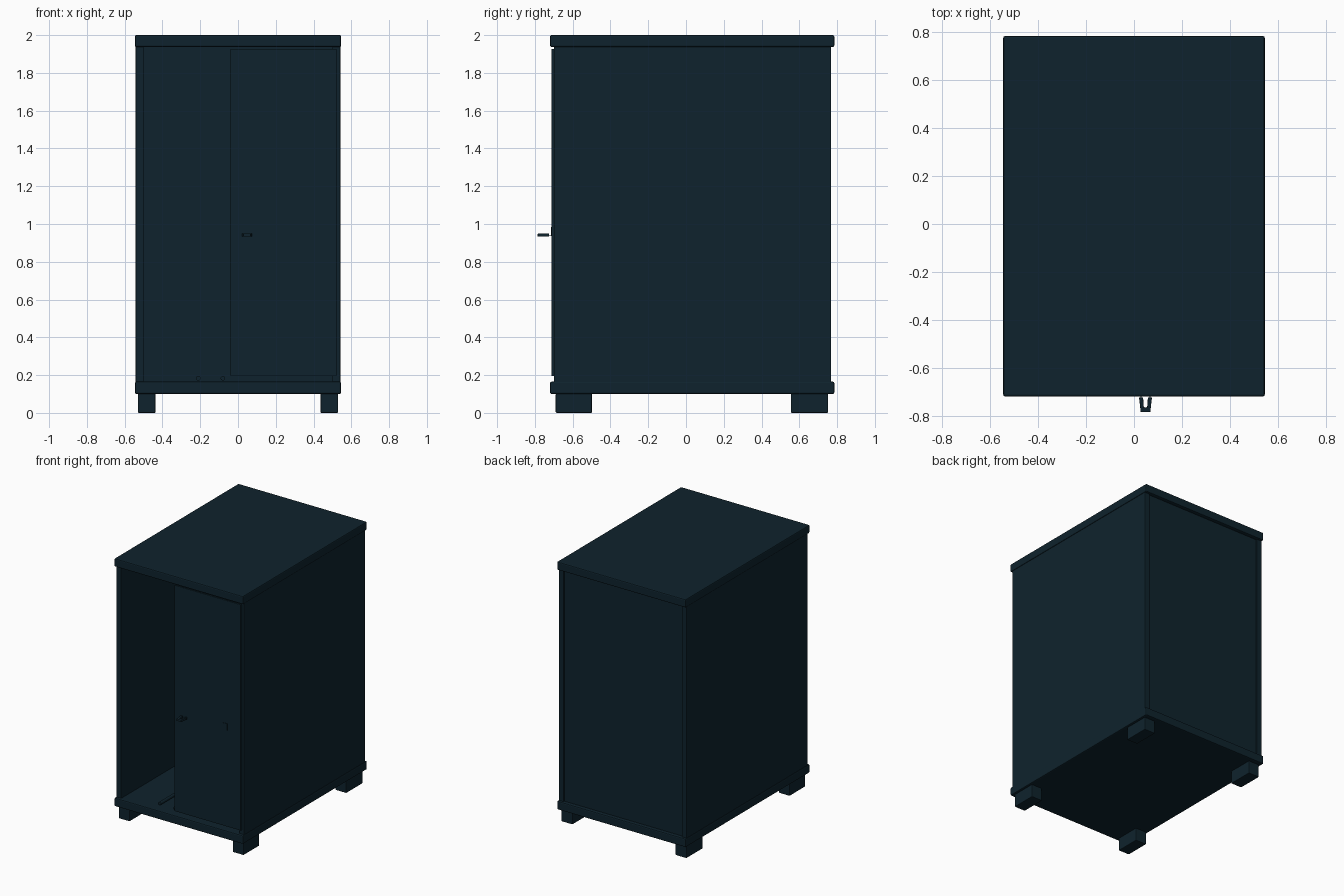
import bpy
import bmesh

default_cube = bpy.data.objects.get("Cube")
if default_cube:
    bpy.data.objects.remove(default_cube, do_unlink=True)

# One dark navy finish for the whole cabinet
navy = bpy.data.materials.new("dark_navy")
navy.use_nodes = True
colour = (0.0045, 0.0165, 0.026, 1)
navy.diffuse_color = colour
navy.node_tree.nodes["Principled BSDF"].inputs["Base Color"].default_value = colour


def finish(obj, bevel):
    obj.data.materials.append(navy)
    if bevel:
        mod = obj.modifiers.new("soft_edges", "BEVEL")
        mod.width = bevel
        mod.segments = 2
    return obj


def box(name, x, y, z, bevel=0.0):
    """Box spanning the given (low, high) range on each axis."""
    bm = bmesh.new()
    bmesh.ops.create_cube(bm, size=1)
    for v in bm.verts:
        for i, (low, high) in enumerate((x, y, z)):
            v.co[i] = low if v.co[i] < 0 else high
    mesh = bpy.data.meshes.new(name)
    bm.to_mesh(mesh)
    bm.free()
    obj = bpy.data.objects.new(name, mesh)
    bpy.context.collection.objects.link(obj)
    return finish(obj, bevel)


def prism(name, points, lift, axis, bevel=0.0):
    """Extrude a flat outline; axis maps (u, v, w) to x, y, z."""
    bm = bmesh.new()
    face = bm.faces.new([bm.verts.new(axis(u, v, 0)) for u, v in points])
    moved = bmesh.ops.extrude_face_region(bm, geom=[face])["geom"]
    for v in moved:
        if isinstance(v, bmesh.types.BMVert):
            v.co += axis.offset(lift) if hasattr(axis, "offset") else Vector(axis(0, 0, lift)) - Vector(axis(0, 0, 0))
    bmesh.ops.recalc_face_normals(bm, faces=bm.faces)
    mesh = bpy.data.meshes.new(name)
    bm.to_mesh(mesh)
    bm.free()
    obj = bpy.data.objects.new(name, mesh)
    bpy.context.collection.objects.link(obj)
    return finish(obj, bevel)


from mathutils import Vector

# Top and base slabs
for name, z in (("top_slab", (1.937, 2.0)), ("base_slab", (0.1, 0.165))):
    box(name, (-0.546, 0.546), (-0.72, 0.785), z, 0.008)

# Side walls and feet, mirrored left and right
for side, s in (("left", 1), ("right", -1)):
    box(side + "_wall", sorted((s * 0.5, s * 0.542)), (-0.7, 0.768), (0.16, 1.94), 0.004)
    for end, y in (("front", (-0.69, -0.498)), ("back", (0.555, 0.752))):
        box(f"{end}_{side}_foot", sorted((s * 0.437, s * 0.53)), y, (0, 0.102), 0.005)

# Recessed back panel
box("back_panel", (-0.502, 0.502), (0.725, 0.757), (0.16, 1.94))

# Door covering one half of the opening
box("door", (-0.04, 0.522), (-0.712, -0.697), (0.195, 1.927), 0.002)

# Lock plate with a slanted lower corner
prism("lock_plate", [(0.35, 0.936), (0.41, 0.936), (0.41, 0.985), (0.37, 0.985), (0.362, 0.948)],
      0.004, lambda u, v, w: (u, -0.712 - w, v))

# Forked handle, tapering towards its closed end
prism("handle", [(0.021, -0.724), (0.028, -0.785), (0.068, -0.785), (0.075, -0.724),
                 (0.058, -0.724), (0.055, -0.765), (0.041, -0.765), (0.038, -0.724)],
      0.016, lambda u, v, w: (u, v, 0.933 + w), 0.002)
for name, x in (("handle_pin_left", 0.066), ("handle_pin_right", 0.03)):
    box(name, (x - 0.002, x + 0.002), (-0.726, -0.71), (0.939, 0.943))

# Round rails lying on the floor
for name, x in (("left_floor_rail", -0.08), ("right_floor_rail", -0.21)):
    bpy.ops.mesh.primitive_cylinder_add(vertices=16, radius=0.012, depth=1.3,
                                        location=(x, 0, 0.183), rotation=(1.5708, 0, 0))
    rail = bpy.context.object
    rail.name = name
    finish(rail, 0)
    bpy.ops.object.shade_smooth_by_angle()
